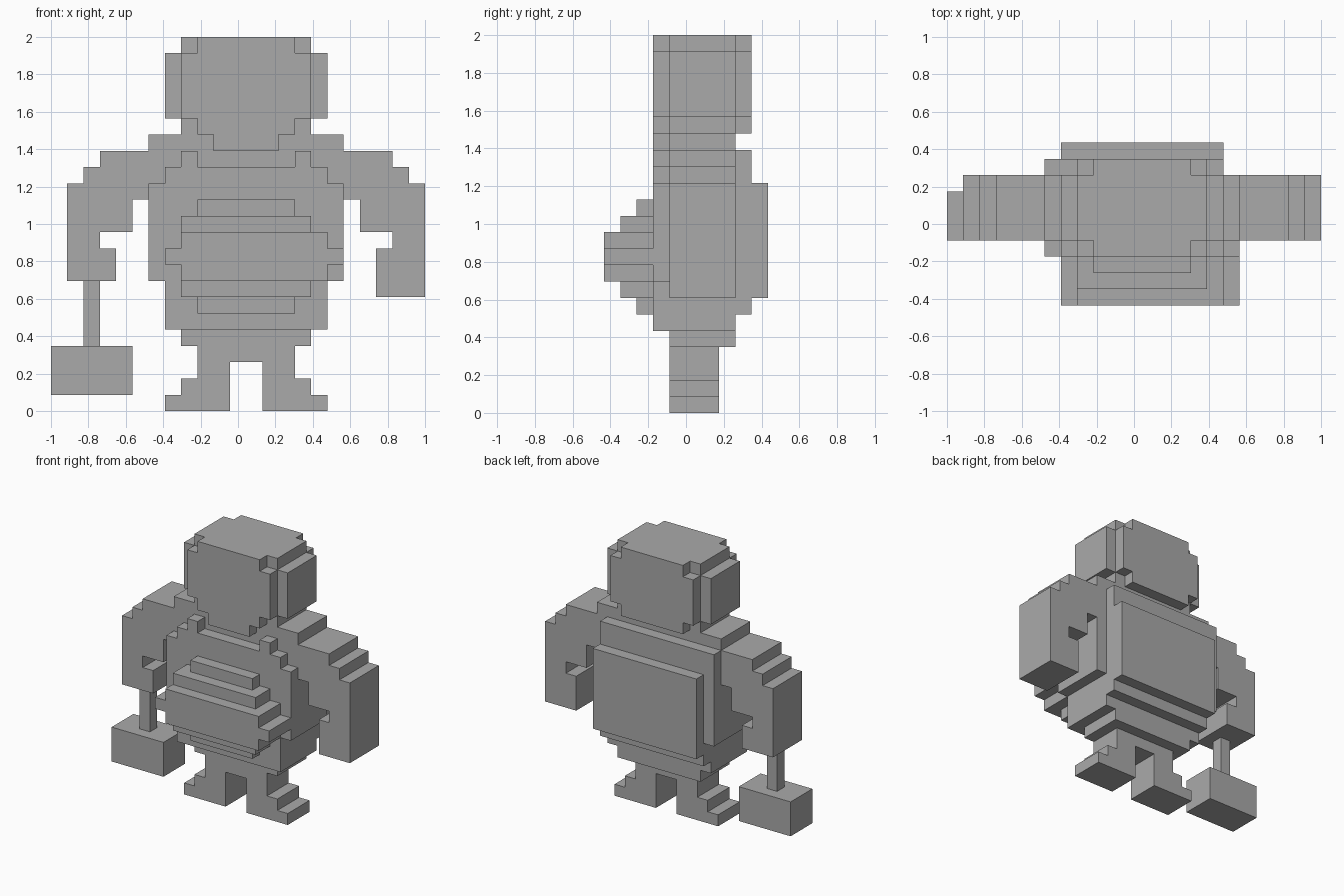
import bpy
import bmesh
from itertools import product
from mathutils import Vector

UNIT = 2 / 23                          # size of one block
ORIGIN = Vector((-1, -5 * UNIT, 0))    # grid corner

cube = bpy.data.objects.get("Cube")
if cube:
    bpy.data.objects.remove(cube, do_unlink=True)

grey = bpy.data.materials.new("plain grey")
grey.use_nodes = True
grey.diffuse_color = (0.4, 0.4, 0.4, 1)
grey.node_tree.nodes["Principled BSDF"].inputs["Base Color"].default_value = (0.4, 0.4, 0.4, 1)


def build(name, boxes):
    """Join block boxes ((x0, x1), (y0, y1), (z0, z1)) into one outer shell."""
    cells = set()
    for box in boxes:
        cells.update(product(*(range(*span) for span in box)))
    bm = bmesh.new()
    verts = {}

    def corner(p):
        if p not in verts:
            verts[p] = bm.verts.new(ORIGIN + Vector(p) * UNIT)
        return verts[p]

    for cell in cells:
        for axis, side in product(range(3), (0, 1)):
            near = list(cell)
            near[axis] += 2 * side - 1
            if tuple(near) in cells:
                continue
            a, b = (axis + 1) % 3, (axis + 2) % 3
            ring = []
            for da, db in ((0, 0), (1, 0), (1, 1), (0, 1)):
                p = list(cell)
                p[axis] += side
                p[a] += da
                p[b] += db
                ring.append(corner(tuple(p)))
            bm.faces.new(ring if side else ring[::-1])
    mesh = bpy.data.meshes.new(name)
    bm.to_mesh(mesh)
    bm.free()
    mesh.materials.append(grey)
    obj = bpy.data.objects.new(name, mesh)
    bpy.context.collection.objects.link(obj)


def mirrored(boxes):
    """Mirror across the body's middle plane."""
    return [((24 - x[1], 24 - x[0]), y, z) for x, y, z in boxes]


# Head: core, side blocks, face plate with chin, back plate
core, front, back = (4, 8), (3, 4), (8, 9)
build("head", [
    ((8, 16), core, (17, 23)),
    ((7, 17), core, (18, 22)),
    ((8, 16), front, (18, 22)),
    ((9, 15), front, (17, 23)),
    ((10, 14), (3, 5), (16, 17)),
    ((8, 16), back, (18, 22)),
    ((9, 15), back, (17, 23)),
])

# Torso: stepped chest, straps and hips
build("torso", [
    ((6, 18), core, (16, 17)),
    ((8, 16), core, (15, 16)),
    ((8, 9), front, (15, 16)),
    ((15, 16), front, (15, 16)),
    ((7, 17), (3, 8), (14, 15)),
    ((6, 18), (3, 8), (8, 14)),
    ((6, 17), back, (8, 16)),
    ((7, 17), (3, 9), (6, 8)),
    ((7, 17), (3, 8), (5, 6)),
    ((8, 16), core, (4, 5)),
])
build("back_plate", [((7, 17), (9, 10), (7, 14))])

# Belly: tiers that taper up and down
build("belly", [
    ((9, 15), (2, 3), (6, 13)),
    ((8, 16), (1, 3), (7, 12)),
    ((8, 17), (0, 3), (8, 11)),
    ((7, 18), (0, 3), (9, 10)),
])

# Arms: stepped shoulder, forearm and hand
arm = [
    ((3, 6), core, (15, 16)),
    ((2, 6), core, (14, 15)),
    ((1, 6), core, (13, 14)),
    ((1, 5), core, (11, 13)),
    ((1, 3), core, (10, 11)),
]
build("right_arm", arm + [((1, 4), core, (8, 10))])
build("left_arm", mirrored(arm + [((1, 4), core, (7, 10))]))
build("shoulder_bar", [((6, 18), core, (14, 16))])

# Legs with stepped feet
sole = (4, 7)
leg = [
    ((9, 12), sole, (3, 4)),
    ((9, 11), sole, (2, 3)),
    ((8, 11), sole, (1, 2)),
    ((7, 11), sole, (0, 1)),
]
build("right_leg", leg)
build("left_leg", mirrored(leg))

# Hammer in the right hand
build("hammer_handle", [((2, 3), (5, 6), (4, 8))])
build("hammer_head", [((0, 5), sole, (1, 4))])
